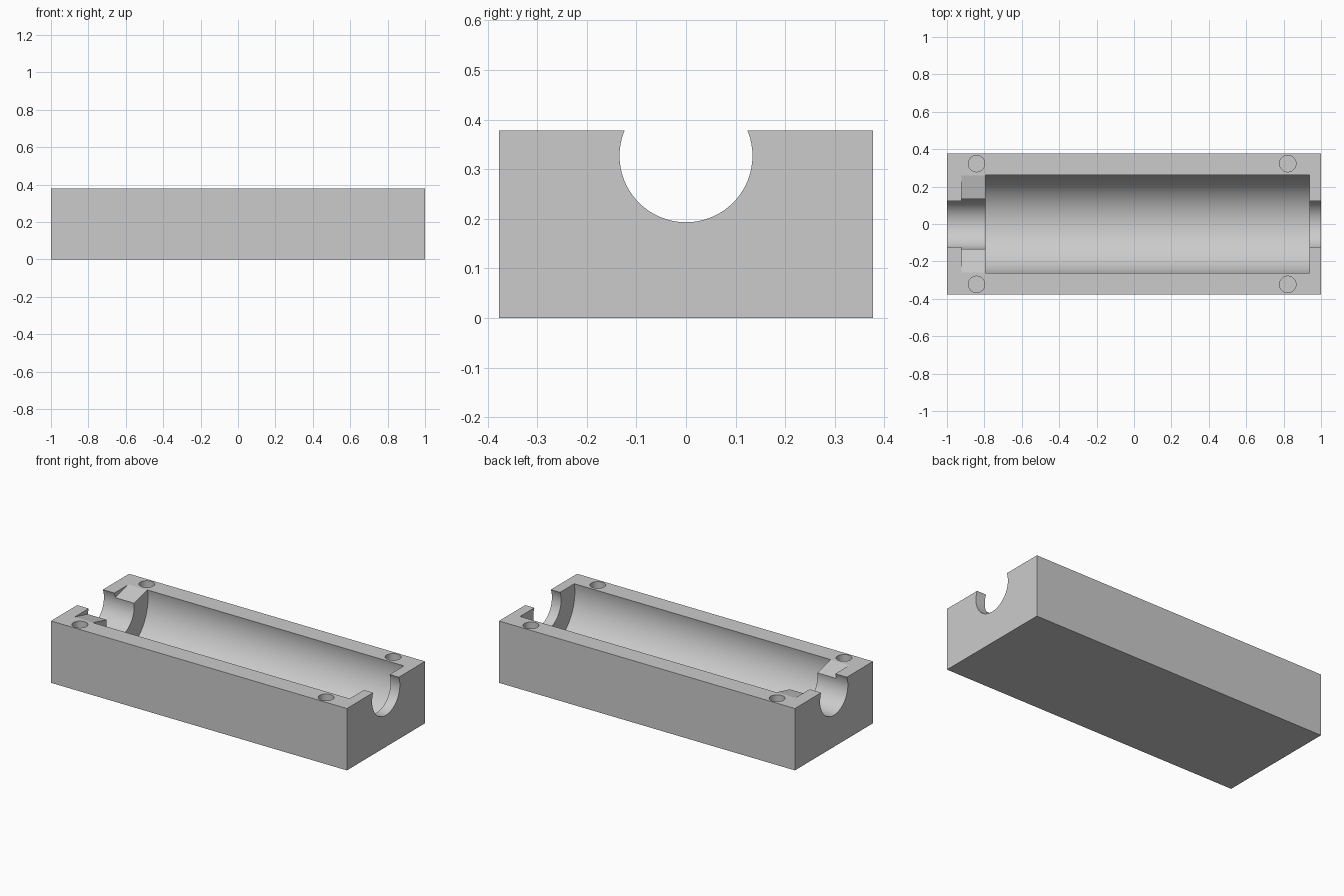
import bpy, bmesh, math
from mathutils import Matrix

default = bpy.data.objects.get("Cube")
if default:
    bpy.data.objects.remove(default, do_unlink=True)

TOP = 0.378      # height of the block
AXIS = 0.327     # height of the bore axis

grey = bpy.data.materials.new("light grey")
grey.use_nodes = True
grey.diffuse_color = (0.6, 0.6, 0.6, 1)
grey.node_tree.nodes["Principled BSDF"].inputs["Base Color"].default_value = (0.6, 0.6, 0.6, 1)


def add_object(name, bm):
    bmesh.ops.recalc_face_normals(bm, faces=bm.faces)
    mesh = bpy.data.meshes.new(name)
    bm.to_mesh(mesh)
    bm.free()
    mesh.materials.append(grey)
    obj = bpy.data.objects.new(name, mesh)
    bpy.context.collection.objects.link(obj)
    return obj


def cylinder(name, radius, length, matrix, sides=64):
    bm = bmesh.new()
    bmesh.ops.create_cone(bm, cap_ends=True, segments=sides, radius1=radius,
                          radius2=radius, depth=length, matrix=matrix)
    return add_object(name, bm)


def bore(name, radius, x0, x1):
    place = Matrix.Translation(((x0 + x1) / 2, 0, AXIS)) @ Matrix.Rotation(math.pi / 2, 4, 'Y')
    return cylinder(name, radius, x1 - x0, place, 72)


def prism(name, profile, x0, x1):
    bm = bmesh.new()
    face = bm.faces.new([bm.verts.new((x0, y, z)) for y, z in profile])
    grown = bmesh.ops.extrude_face_region(bm, geom=[face])["geom"]
    verts = [v for v in grown if isinstance(v, bmesh.types.BMVert)]
    bmesh.ops.translate(bm, verts=verts, vec=(x1 - x0, 0, 0))
    return add_object(name, bm)


# Solid block
block = prism("housing_half", [(-0.377, 0), (0.377, 0), (0.377, TOP), (-0.377, TOP)], -1, 1)

# Main chamber, end openings and the shallow V-shaped recess beside the left one
cutters = [
    bore("main_chamber", 0.267, -0.795, 0.938),
    bore("end_openings", 0.134, -1.1, 1.1),
    prism("sloped_recess", [(0, 0.314), (0.422, 0.418), (0.422, 0.6),
                            (-0.422, 0.6), (-0.422, 0.418)], -0.922, -0.7),
]

# Blind screw holes in the four corners
depth = 0.25
for x in (-0.842, 0.822):
    for y in (-0.323, 0.323):
        place = Matrix.Translation((x, y, TOP - depth + 0.25))
        cutters.append(cylinder("screw_hole", 0.044, 0.5, place, 48))

for cutter in cutters:
    mod = block.modifiers.new(cutter.name, 'BOOLEAN')
    mod.operation = 'DIFFERENCE'
    mod.solver = 'EXACT'
    mod.object = cutter
    cutter.hide_render = True

# Bake the cuts and drop the cutters
bpy.context.view_layer.update()
baked = bpy.data.meshes.new_from_object(block.evaluated_get(bpy.context.evaluated_depsgraph_get()))
block.modifiers.clear()
block.data = baked
for cutter in cutters:
    bpy.data.objects.remove(cutter, do_unlink=True)

# Smooth bores with crisp edges
bpy.ops.object.select_all(action='DESELECT')
block.select_set(True)
bpy.context.view_layer.objects.active = block
bpy.ops.object.shade_smooth_by_angle(angle=math.radians(10))
